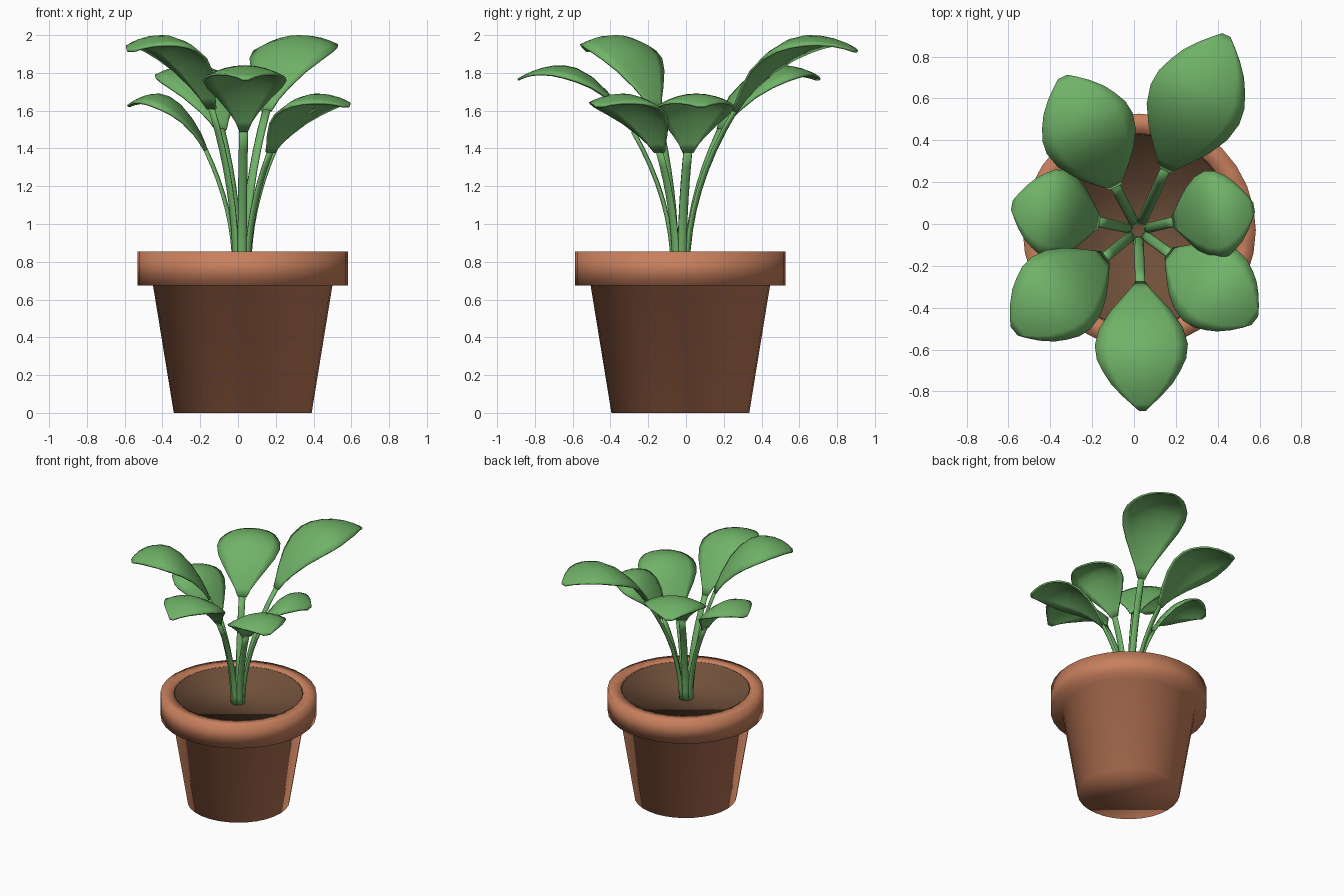
import bpy, bmesh, math
from mathutils import Vector

if "Cube" in bpy.data.objects:
    bpy.data.objects.remove(bpy.data.objects["Cube"])


def material(name, color):
    m = bpy.data.materials.new(name)
    m.diffuse_color = (*color, 1)
    m.use_nodes = True
    m.node_tree.nodes["Principled BSDF"].inputs["Base Color"].default_value = m.diffuse_color
    return m


TERRACOTTA = material("terracotta", (0.58, 0.215, 0.11))
SOIL = material("soil_brown", (0.16, 0.08, 0.042))
GREEN = material("leaf_green", (0.162, 0.45, 0.138))
POT = Vector((0.025, -0.03, 0))
ROOT = Vector((0.02, -0.03, 0))


def finish(name, bm, mat):
    bmesh.ops.recalc_face_normals(bm, faces=bm.faces)
    me = bpy.data.meshes.new(name)
    bm.to_mesh(me)
    bm.free()
    for p in me.polygons:
        p.use_smooth = True
    me.materials.append(mat)
    ob = bpy.data.objects.new(name, me)
    bpy.context.collection.objects.link(ob)
    return ob


def bridge(bm, a, b, closed=True):
    n = len(a)
    for i in range(n if closed else n - 1):
        j = (i + 1) % n
        bm.faces.new((a[i], a[j], b[j], b[i]))


def lathe(name, profile, mat, sides=32):
    """Turned solid with flat caps on both ends of the profile."""
    bm = bmesh.new()
    rings = [[bm.verts.new(POT + Vector((r * math.cos(k * math.tau / sides),
                                         r * math.sin(k * math.tau / sides), z)))
              for k in range(sides)] for r, z in profile]
    for a, b in zip(rings, rings[1:]):
        bridge(bm, a, b)
    bm.faces.new(rings[0])
    bm.faces.new(rings[-1])
    return finish(name, bm, mat)


# Flower pot with overhanging rim, and the earth lining its inside
lathe("pot", [(0.365, 0), (0.475, 0.675), (0.557, 0.675), (0.557, 0.855),
              (0.462, 0.855), (0.462, 0.74)], TERRACOTTA)
lathe("soil", [(0.44, 0.75), (0.46, 0.75), (0.46, 0.852), (0.456, 0.852),
               (0.456, 0.78)], SOIL)

# Half-width of a leaf along its length, as a fraction of the maximum
OUTLINE = [(0, 0.1), (0.05, 0.2), (0.11, 0.36), (0.23, 0.66), (0.36, 0.9),
           (0.49, 1), (0.6, 0.96), (0.7, 0.82), (0.79, 0.66), (0.88, 0.43),
           (0.95, 0.22), (1, 0.07)]


def stem(name, base):
    """Flat tapering stalk curving outward from the root to the leaf."""
    flat = Vector((base.x - ROOT.x, base.y - ROOT.y, 0))
    reach, d = flat.length, flat.normalized()
    side = Vector((-d.y, d.x, 0))
    z0, r0 = 0.76, 0.04
    bm = bmesh.new()
    rings = []
    for k in range(9):
        u = k / 8
        c = ROOT + d * (r0 + (reach - r0) * u * u) + Vector((0, 0, z0 + (base.z - z0) * u))
        tangent = (d * 2 * u * (reach - r0) + Vector((0, 0, base.z - z0))).normalized()
        out = side.cross(tangent)
        rings.append([bm.verts.new(c + side * 0.024 * math.cos(a) + out * 0.012 * math.sin(a))
                      for a in (i * math.tau / 8 for i in range(8))])
    for a, b in zip(rings, rings[1:]):
        bridge(bm, a, b)
    bm.faces.new(rings[0])
    bm.faces.new(rings[-1])
    finish(name, bm, GREEN)


def leaf(name, base, tip, peak, half_width, bluntness):
    """Arched blade whose margins droop below the midrib."""
    d = Vector((tip[0] - base.x, tip[1] - base.y, 0))
    side = Vector((-d.y, d.x, 0)).normalized()
    bm = bmesh.new()
    rows = []
    for t, w in OUTLINE:
        w = w ** bluntness
        s = 1 - t / 0.62
        f = 1 - s * s * (1 if t < 0.62 else 0.55)
        mid = base + d * t + Vector((0, 0, (peak - base.z) * f))
        rows.append([bm.verts.new(mid + side * half_width * w * v
                                  - Vector((0, 0, 0.065 * (w * v) ** 2)))
                     for v in (k / 4 for k in range(-4, 5))])
    for a, b in zip(rows, rows[1:]):
        bridge(bm, a, b, closed=False)
    ob = finish(name, bm, GREEN)
    sol = ob.modifiers.new("thickness", 'SOLIDIFY')
    sol.thickness = 0.012
    sol.offset = 0


# name, leaf base, leaf tip (plan), top height, half width, outline exponent
LEAVES = [
    ("front", (0.03, -0.28, 1.49), (0.04, -0.89), 1.835, 0.22, 1.0),
    ("back_right", (0.15, 0.26, 1.60), (0.44, 0.90), 1.995, 0.23, 0.9),
    ("back_left", (-0.09, 0.18, 1.50), (-0.34, 0.70), 1.835, 0.225, 0.85),
    ("front_left", (-0.14, -0.16, 1.61), (-0.57, -0.51), 1.995, 0.22, 0.8),
    ("left", (-0.17, 0.01, 1.39), (-0.58, 0.09), 1.685, 0.21, 0.85),
    ("right", (0.19, 0.01, 1.38), (0.57, 0.08), 1.685, 0.21, 0.85),
    ("front_right", (0.17, -0.14, 1.38), (0.575, -0.46), 1.685, 0.21, 0.8),
]
for name, b, tip, peak, hw, blunt in LEAVES:
    b = Vector(b)
    stem(name + "_stem", b)
    leaf(name + "_leaf", b, tip, peak, hw, blunt)
